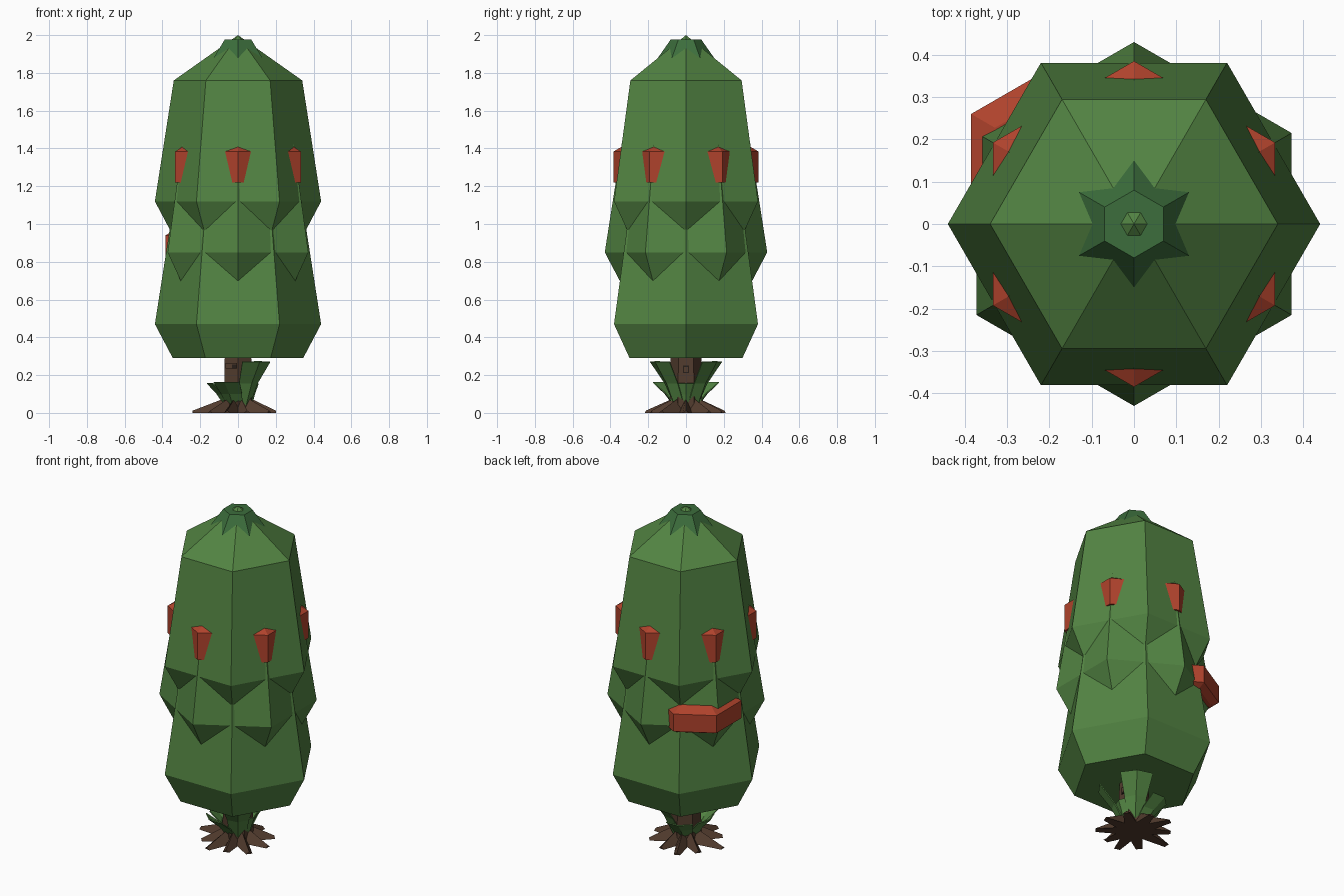
import bpy, bmesh, math
from mathutils import Vector

if "Cube" in bpy.data.objects:
    bpy.data.objects.remove(bpy.data.objects["Cube"])


def mat(name, rgb):
    m = bpy.data.materials.new(name)
    m.diffuse_color = (*rgb, 1)
    m.use_nodes = True
    m.node_tree.nodes["Principled BSDF"].inputs["Base Color"].default_value = m.diffuse_color
    return m


GREEN = mat("leaf_green", (0.085, 0.23, 0.055))
DEEP = mat("crown_green", (0.045, 0.155, 0.045))
RED = mat("red", (0.43, 0.055, 0.025))
BARK = mat("bark", (0.085, 0.045, 0.027))
DARK = mat("dark_bark", (0.02, 0.013, 0.01))


def finish(name, bm, material):
    bmesh.ops.recalc_face_normals(bm, faces=bm.faces)
    me = bpy.data.meshes.new(name)
    bm.to_mesh(me)
    bm.free()
    me.materials.append(material)
    ob = bpy.data.objects.new(name, me)
    bpy.context.collection.objects.link(ob)
    return ob


def hex_stack(name, profile, material, turn=0, centre=(0, 0)):
    """Six-sided lathe through (radius, z) pairs; radius 0 makes a point."""
    bm = bmesh.new()
    rings = []
    for r, z in profile:
        n = 6 if r > 0 else 1
        rings.append([bm.verts.new((centre[0] + r * math.cos(math.radians(turn + 60 * i)),
                                    centre[1] + r * math.sin(math.radians(turn + 60 * i)), z))
                      for i in range(n)])
    for a, b in zip(rings, rings[1:]):
        for i in range(6):
            j = (i + 1) % 6
            bm.faces.new((a[i], a[j], b[0]) if len(b) == 1 else (a[i], a[j], b[j], b[i]))
    bm.faces.new(rings[0])
    if len(rings[-1]) == 6:
        bm.faces.new(rings[-1])
    return finish(name, bm, material)


def polar(az, r, side, z):
    a = math.radians(az)
    return Vector((r * math.cos(a) - side * math.sin(a), r * math.sin(a) + side * math.cos(a), z))


def box(name, az, r, side, z, size, material):
    bm = bmesh.new()
    bmesh.ops.create_cube(bm, size=1)
    for v in bm.verts:
        v.co = polar(az, r + v.co.x * size[0], side + v.co.y * size[1], z + v.co.z * size[2])
    return finish(name, bm, material)


# Foliage: three overlapping hexagonal tiers, the middle one turned
hex_stack("lower_foliage", [(0.345, 0.29), (0.44, 0.47), (0.34, 1.11)], GREEN)
hex_stack("middle_foliage", [(0.335, 0.67), (0.43, 0.85), (0.33, 1.49)], GREEN, 30)
hex_stack("upper_foliage", [(0.345, 0.94), (0.44, 1.12), (0.34, 1.76), (0, 2.0)], GREEN)
hex_stack("crown", [(0.1625, 1.86), (0.08, 1.978)], DEEP, 30)

# Red layers whose corners poke through the foliage
hex_stack("upper_red_layer", [(0.385, 1.22), (0.385, 1.383), (0.3, 1.433)], RED, 30)
hex_stack("side_red_layer", [(0.19, 0.815), (0.235, 0.835), (0.235, 0.94), (0.17, 0.97)],
          RED, 30, (-0.1815, 0.1425))

# Trunk with knots
hex_stack("trunk", [(0.085, 0.0), (0.08, 0.36)], BARK, 30)
box("knot_right", 0, 0.07, 0, 0.23, (0.012, 0.034, 0.04), DARK)
box("knot_right_core", 0, 0.072, 0, 0.23, (0.012, 0.02, 0.026), BARK)
box("knot_front", -90, 0.08, -0.035, 0.25, (0.02, 0.06, 0.03), BARK)
box("knot_front_dark", -90, 0.08, -0.02, 0.245, (0.024, 0.025, 0.02), DARK)

# Roots: flat tapering spikes
roots = [(0, 0.2), (38, 0.2), (80, 0.19), (112, 0.22), (145, 0.2), (182, 0.24),
         (222, 0.2), (255, 0.22), (285, 0.19), (322, 0.21)]
for k, (az, length) in enumerate(roots):
    bm = bmesh.new()
    inner = [bm.verts.new(polar(az, 0.05, s, z)) for s, z in ((-0.04, 0), (0.04, 0), (0, 0.085))]
    outer = [bm.verts.new(polar(az, length, s, z)) for s, z in ((-0.018, 0), (0.018, 0), (0, 0.012))]
    for i in range(3):
        j = (i + 1) % 3
        bm.faces.new((inner[i], inner[j], outer[j], outer[i]))
    bm.faces.new(inner)
    bm.faces.new(outer)
    finish(f"root_{k + 1}", bm, BARK)

# Flared leaves around the trunk: azimuth, reach, top height, half width
leaves = [(55, 0.2, 0.27, 0.09), (-55, 0.2, 0.27, 0.09), (0, 0.11, 0.155, 0.08),
          (112, 0.19, 0.16, 0.075), (-112, 0.19, 0.16, 0.075), (180, 0.165, 0.155, 0.08)]
for k, (az, reach, top, half) in enumerate(leaves):
    bm = bmesh.new()
    rows = []
    for t, w in ((0, 0.045), (0.5, 0.06), (1, half)):
        r = 0.075 + (reach - 0.075) * t ** 1.3
        z = 0.04 + (top - 0.04) * t
        rows.append([bm.verts.new(polar(az, r - abs(s) * 0.03, s * w, z)) for s in (-1, 0, 1)])
    for a, b in zip(rows, rows[1:]):
        for i in range(2):
            bm.faces.new((a[i], a[i + 1], b[i + 1], b[i]))
    ob = finish(f"base_leaf_{k + 1}", bm, GREEN)
    sol = ob.modifiers.new("thickness", "SOLIDIFY")
    sol.thickness = 0.006
